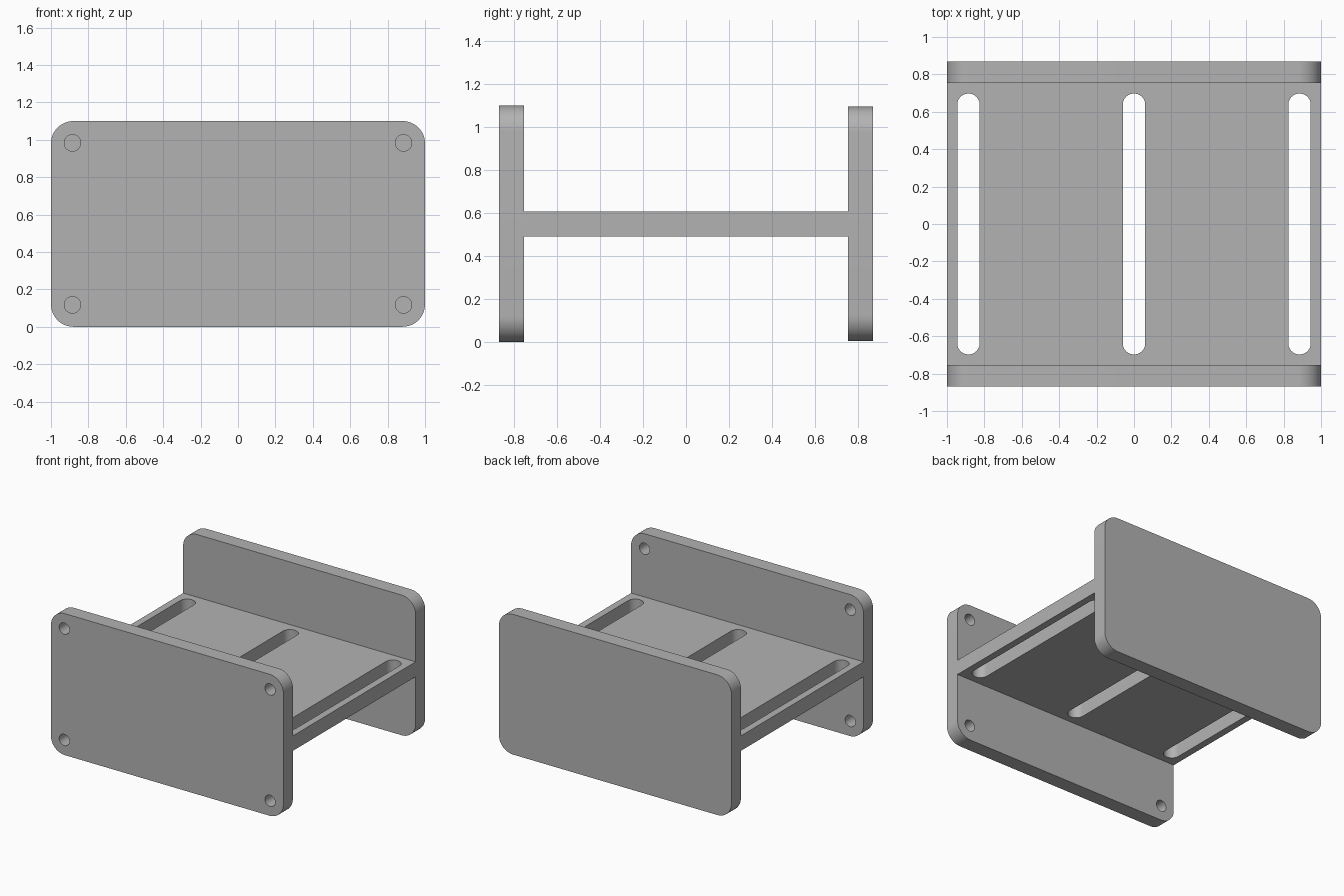
import bpy
import bmesh
from math import sin, cos, pi, radians

cube = bpy.data.objects.get("Cube")
if cube:
    bpy.data.objects.remove(cube, do_unlink=True)

# Single grey material
GREY = (0.45, 0.45, 0.45, 1)
grey = bpy.data.materials.new("plain grey")
grey.use_nodes = True
grey.diffuse_color = GREY
grey.node_tree.nodes["Principled BSDF"].inputs["Base Color"].default_value = GREY


def rounded(cx, cy, w, h, r, steps=12):
    """Outline of a rounded rectangle; r of 0 gives square corners."""
    if r == 0:
        steps = 0
    pts = []
    for i, (sx, sy) in enumerate([(1, 1), (-1, 1), (-1, -1), (1, -1)]):
        for k in range(steps + 1):
            a = pi / 2 * (i + k / max(steps, 1))
            p = (cx + sx * (w / 2 - r) + r * cos(a), cy + sy * (h / 2 - r) + r * sin(a))
            if not pts or abs(p[0] - pts[-1][0]) + abs(p[1] - pts[-1][1]) > 1e-5:
                pts.append(p)
    if abs(pts[0][0] - pts[-1][0]) + abs(pts[0][1] - pts[-1][1]) < 1e-5:
        pts.pop()
    return pts


def panel(name, outlines, thickness, location, tilt=0):
    """Flat panel from an outer outline followed by its openings."""
    curve = bpy.data.curves.new(name, "CURVE")
    curve.dimensions = "2D"
    curve.fill_mode = "BOTH"
    curve.extrude = thickness / 2
    for pts in outlines:
        spline = curve.splines.new("POLY")
        spline.points.add(len(pts) - 1)
        for point, (x, y) in zip(spline.points, pts):
            point.co = (x, y, 0, 1)
        spline.use_cyclic_u = True
    temp = bpy.data.objects.new(name + "_outline", curve)
    bpy.context.collection.objects.link(temp)
    graph = bpy.context.evaluated_depsgraph_get()
    mesh = bpy.data.meshes.new_from_object(temp.evaluated_get(graph))
    bpy.data.objects.remove(temp, do_unlink=True)
    bpy.data.curves.remove(curve)

    # Weld caps to walls
    bm = bmesh.new()
    bm.from_mesh(mesh)
    bmesh.ops.remove_doubles(bm, verts=bm.verts, dist=1e-5)
    bmesh.ops.recalc_face_normals(bm, faces=bm.faces)
    bm.to_mesh(mesh)
    bm.free()

    mesh.name = name
    mesh.materials.clear()
    mesh.materials.append(grey)
    obj = bpy.data.objects.new(name, mesh)
    obj.location = location
    obj.rotation_euler.x = tilt
    bpy.context.collection.objects.link(obj)
    bpy.ops.object.select_all(action="DESELECT")
    obj.select_set(True)
    bpy.context.view_layer.objects.active = obj
    bpy.ops.object.shade_smooth_by_angle(angle=radians(30))
    return obj


THICK = 0.116
MID = 0.55
END_Y = 0.812

# Front plate with four corner screw holes
holes = [rounded(sx * 0.885, sz * 0.433, 0.088, 0.088, 0.044)
         for sx in (-1, 1) for sz in (-1, 1)]
panel("front_plate", [rounded(0, 0, 2, 1.1, 0.12)] + holes,
      THICK, (0, -END_Y, MID), pi / 2)

# Solid back plate
panel("back_plate", [rounded(0, 0, 2, 1.09, 0.12)],
      THICK, (0, END_Y, MID), pi / 2)

# Shelf with three long slots
slots = [rounded(x, 0, 0.12, 1.395, 0.06) for x in (-0.885, 0, 0.885)]
panel("slotted_shelf", [rounded(0, 0, 2, 2 * END_Y - THICK, 0)] + slots,
      THICK, (0, 0, MID))
